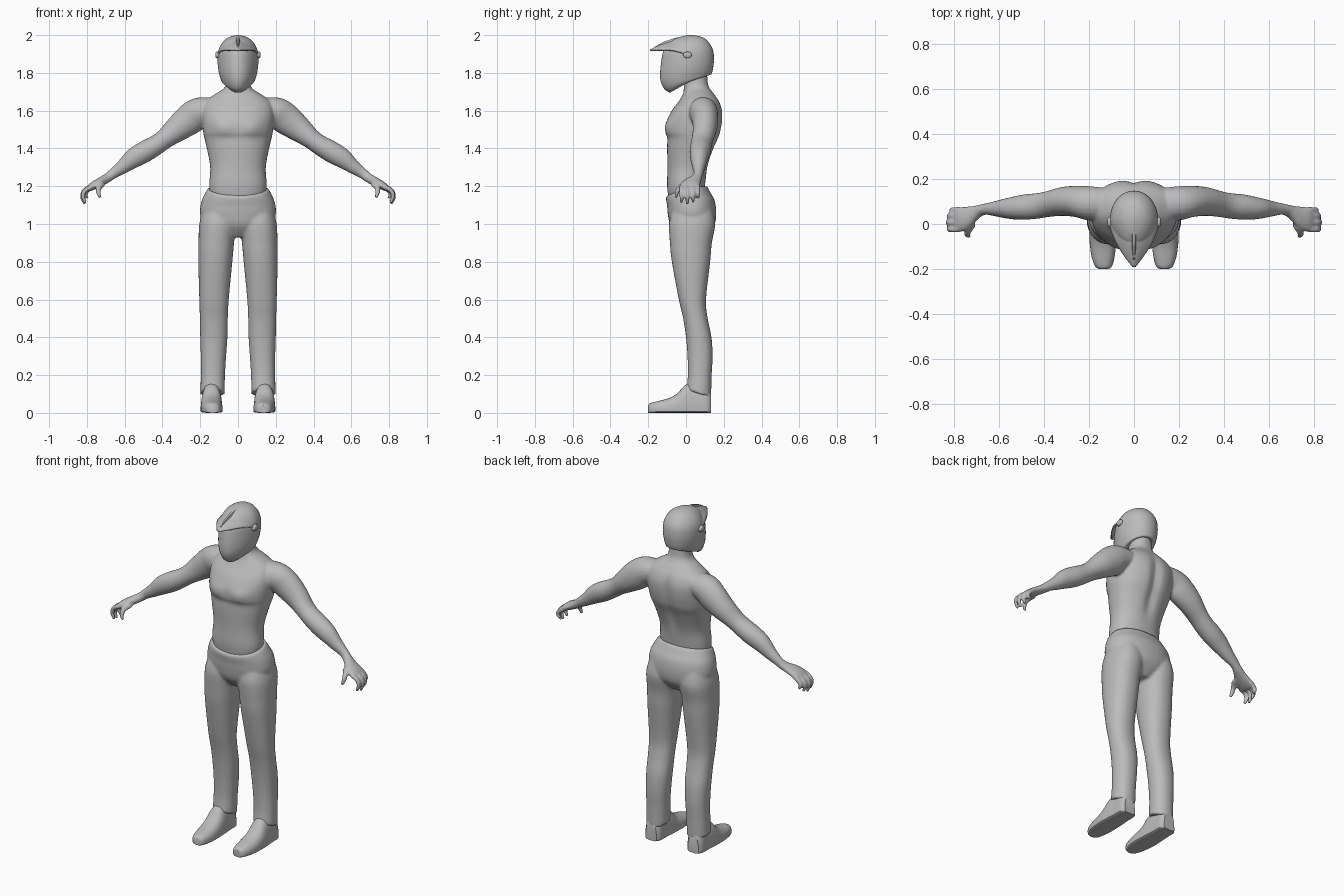
import bpy, bmesh, math
from mathutils import Vector

if "Cube" in bpy.data.objects:
    bpy.data.objects.remove(bpy.data.objects["Cube"])

grey = bpy.data.materials.new("plain grey")
grey.diffuse_color = (0.5, 0.5, 0.5, 1)
grey.use_nodes = True
grey.node_tree.nodes["Principled BSDF"].inputs["Base Color"].default_value = grey.diffuse_color


def spow(v, p):
    return math.copysign(abs(v) ** p, v)


def smooth_rows(rows, n=4):
    """Catmull-Rom interpolation of a table of section values."""
    out = []
    for i in range(len(rows) - 1):
        a, b, c, d = (rows[max(i - 1, 0)], rows[i], rows[i + 1], rows[min(i + 2, len(rows) - 1)])
        for k in range(n):
            t = k / n
            out.append([0.5 * (2 * q + (r - p) * t + (2 * p - 5 * q + 4 * r - s) * t * t
                               + (3 * q - p - 3 * r + s) * t ** 3)
                        for p, q, r, s in zip(a, b, c, d)])
    return out + [list(rows[-1])]


def skin(bm, rings):
    """Closed skin through rings of points, capped at both ends."""
    vs = [[bm.verts.new(p) for p in r] for r in rings]
    n = len(vs[0])
    for a, b in zip(vs, vs[1:]):
        for i in range(n):
            bm.faces.new((a[i], a[(i + 1) % n], b[(i + 1) % n], b[i]))
    bm.faces.new(vs[0])
    bm.faces.new(vs[-1])


def upright(bm, rows, side=1, power=0.9, tilt=1, taper=0, shape=None, segs=40):
    """Rows: front z, back z, front y, back y, centre x, half width."""
    rings = []
    for zf, zb, yf, yb, cx, hw in smooth_rows(rows):
        ring = []
        for i in range(segs):
            a = 2 * math.pi * i / segs
            c, s = spow(math.cos(a), power), spow(math.sin(a), power)
            w = ((1 - s) / 2) ** tilt
            p = Vector((side * (cx + hw * c * (1 + taper * min(s, 0))),
                        (yf + yb) / 2 + (yb - yf) / 2 * s, zb + (zf - zb) * w))
            ring.append(shape(p, s) if shape else p)
        rings.append(ring)
    skin(bm, rings)


def limb(bm, rows, side=1, segs=20):
    """Rows: x, y, z, half thickness, half depth along y."""
    rows = smooth_rows(rows)
    rings = []
    for i, (x, y, z, t, d) in enumerate(rows):
        a, b = rows[max(i - 1, 0)], rows[min(i + 1, len(rows) - 1)]
        u = Vector((a[2] - b[2], 0, b[0] - a[0])).normalized()
        ring = []
        for k in range(segs):
            g = 2 * math.pi * k / segs
            p = Vector((x, y, z)) + u * t * math.cos(g) + Vector((0, d * math.sin(g), 0))
            ring.append((p.x * side, p.y, p.z))
        rings.append(ring)
    skin(bm, rings)


def finish(bm, name, voxel=0, relax=3):
    bmesh.ops.recalc_face_normals(bm, faces=bm.faces)
    me = bpy.data.meshes.new(name)
    bm.to_mesh(me)
    bm.free()
    me.materials.append(grey)
    ob = bpy.data.objects.new(name, me)
    bpy.context.collection.objects.link(ob)
    if voxel:
        m = ob.modifiers.new("merge", 'REMESH')
        m.mode, m.voxel_size, m.use_smooth_shade = 'VOXEL', voxel, True
        m = ob.modifiers.new("relax", 'SMOOTH')
        m.factor, m.iterations = 0.5, relax
        for p in me.polygons:
            p.use_smooth = True
    else:
        bpy.ops.object.select_all(action='DESELECT')
        ob.select_set(True)
        bpy.context.view_layer.objects.active = ob
        bpy.ops.object.shade_smooth_by_angle(angle=math.radians(40))
    return ob


# torso with chest muscles and spine groove, arms and hands
def muscles(p, s):
    if s < 0:
        p.y -= 0.012 * math.exp(-((abs(p.x) - 0.08) / 0.05) ** 2 - ((p.z - 1.51) / 0.04) ** 2)
    elif s > 0:
        p.y -= 0.018 * math.exp(-(p.x / 0.03) ** 2 - ((p.z - 1.48) / 0.16) ** 4)
    return p


torso = [(1.12, -.09, .095, .14), (1.2, -.1, .1, .152), (1.3, -.098, .115, .147),
         (1.4, -.1, .15, .165), (1.455, -.099, .175, .178), (1.485, -.107, .185, .184),
         (1.54, -.103, .195, .19), (1.6, -.075, .195, .192), (1.65, -.038, .177, .172),
         (1.69, -.015, .148, .118), (1.715, -.012, .128, .078), (1.75, -.01, .115, .062),
         (1.84, -.01, .11, .058)]
arm = [(.12, .09, 1.61, .06, .07), (.2, .092, 1.592, .08, .076), (.255, .1, 1.555, .083, .07),
       (.32, .1, 1.505, .07, .064), (.385, .088, 1.453, .054, .058), (.43, .08, 1.42, .053, .057),
       (.49, .075, 1.385, .057, .056), (.55, .07, 1.35, .053, .048), (.61, .068, 1.303, .038, .035),
       (.66, .066, 1.268, .028, .025), (.69, .055, 1.245, .025, .03), (.73, .03, 1.222, .024, .048),
       (.77, .02, 1.2, .021, .056), (.795, .018, 1.182, .013, .052)]
bm = bmesh.new()
upright(bm, [(z, z, f, b, 0, w) for z, f, b, w in torso], shape=muscles, segs=64)
for side in (1, -1):
    limb(bm, arm, side)
    for y, drop in ((-.024, .008), (.007, 0), (.037, .01), (.063, .032)):
        x = .005 - drop * .5
        limb(bm, [(.775, y, 1.196, .014, .014), (.808 + x, y, 1.178, .013, .0125),
                  (.82 + x, y, 1.142 + drop / 2, .0115, .0115),
                  (.805 + x, y, 1.104 + drop, .008, .008)], side, 12)
    # thumb
    limb(bm, [(.715, 0, 1.218, .02, .02), (.735, -.03, 1.195, .016, .018),
              (.74, -.047, 1.17, .013, .013), (.73, -.054, 1.138, .008, .008)], side, 12)
finish(bm, "torso_and_arms", 0.007)

# trousers: hips and both legs merged
hips = [(.93, .93, -.04, .1, 0, .06), (.99, .99, -.083, .148, 0, .165),
        (1.05, 1.05, -.096, .16, 0, .2), (1.095, 1.12, -.1, .153, 0, .195),
        (1.125, 1.165, -.105, .13, 0, .178), (1.147, 1.2, -.106, .112, 0, .16)]
leg = [(1.08, -.07, .14, .1, .085), (1, -.09, .155, .108, .097), (.9, -.085, .137, .115, .094),
       (.8, -.075, .128, .12, .09), (.6, -.038, .106, .127, .078), (.5, -.015, .115, .128, .074),
       (.4, 0, .135, .128, .072), (.3, .008, .141, .13, .067), (.2, .01, .136, .133, .064)]
bm = bmesh.new()
upright(bm, hips, tilt=2)
for side in (1, -1):
    upright(bm, [(z, z, f, b, c, w) for z, f, b, c, w in leg]
            + [(.122, .082, .002, .133, .135, .064)], side)
finish(bm, "trousers", 0.009, 2)

# shoes: sections from toe to heel (y, centre x, half width, top height)
shoe = [(-.2, .135, .02, .042), (-.188, .135, .037, .052), (-.15, .137, .05, .062),
        (-.1, .138, .057, .075), (-.05, .14, .058, .1), (0, .14, .056, .15),
        (.06, .14, .052, .16), (.11, .14, .05, .14), (.132, .14, .036, .11)]
for side, label in ((1, "left"), (-1, "right")):
    bm = bmesh.new()
    rings = []
    for y, cx, hw, top in smooth_rows(shoe):
        ring = []
        for i in range(28):
            a = 2 * math.pi * i / 28
            s = math.sin(a)
            z = 0.018 + (top - 0.018) * s ** 0.85 if s > 0 else 0.018 * (1 - abs(s) ** 0.3)
            ring.append((side * (cx + hw * spow(math.cos(a), 0.8)), y, z))
        rings.append(ring)
    skin(bm, rings)
    finish(bm, label + "_shoe")

# helmet shell with pointed chin guard
helmet = [(1.695, 1.8, -.085, .1, 0, .066), (1.715, 1.79, -.115, .13, 0, .085),
          (1.755, 1.805, -.134, .139, 0, .096), (1.8, 1.83, -.137, .144, 0, .104),
          (1.86, 1.87, -.131, .148, 0, .108), (1.915, 1.92, -.12, .143, 0, .104),
          (1.96, 1.96, -.088, .122, 0, .083), (1.988, 1.988, -.04, .09, 0, .05),
          (2, 2, .01, .04, 0, .008)]
bm = bmesh.new()
upright(bm, helmet, taper=0.22, power=0.95)
finish(bm, "helmet")

# pointed visor: sections along y (y, half width, centre height, edge height)
visor = [(-.19, .008, 1.925, 1.919), (-.14, .046, 1.947, 1.922), (-.08, .083, 1.968, 1.922),
         (-.02, .106, 1.986, 1.908), (.025, .113, 1.99, 1.885)]
bm = bmesh.new()
grid = []
for y, hw, zc, ze in smooth_rows(visor):
    grid.append([bm.verts.new((hw * k / 8, y, zc + (ze - zc) * abs(k / 8) ** 1.7))
                 for k in range(-8, 9)])
for a, b in zip(grid, grid[1:]):
    for i in range(16):
        bm.faces.new((a[i], a[i + 1], b[i + 1], b[i]))
ob = finish(bm, "visor")
m = ob.modifiers.new("thickness", 'SOLIDIFY')
m.thickness, m.offset = 0.008, -1

# raised ridge along the visor
bm = bmesh.new()
skin(bm, [[(-w, y, z - .012), (w, y, z - .012), (w * .6, y, z), (-w * .6, y, z)]
          for y, z, w in ((-.165, 1.939, .004), (-.12, 1.964, .008),
                          (-.06, 1.985, .011), (.01, 1.997, .013))])
finish(bm, "visor_ridge")

# visor side mounts
for side, label in ((1, "left"), (-1, "right")):
    bm = bmesh.new()
    limb(bm, [(.098, .008, 1.895, .018, .024), (.113, .008, 1.895, .017, .022),
              (.118, .008, 1.895, .012, .016)], side, 16)
    finish(bm, label + "_visor_mount")
